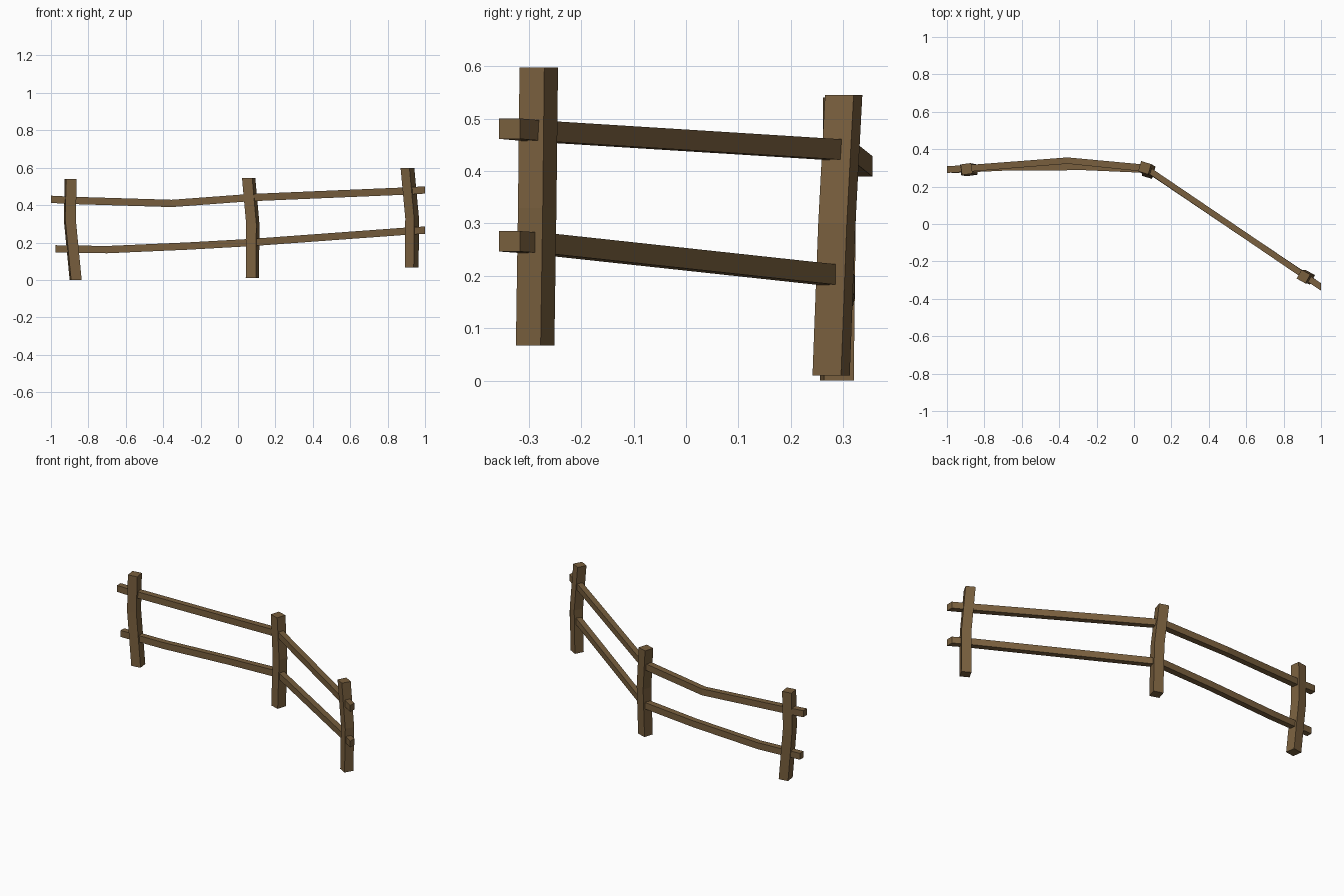
import bpy, bmesh, math

if "Cube" in bpy.data.objects:
    bpy.data.objects.remove(bpy.data.objects["Cube"])

wood = bpy.data.materials.new("wood")
wood.diffuse_color = (0.19, 0.115, 0.048, 1)
wood.use_nodes = True
wood.node_tree.nodes["Principled BSDF"].inputs["Base Color"].default_value = wood.diffuse_color


def loft(name, rings):
    """Skin a list of four-point rings and cap both ends."""
    bm = bmesh.new()
    loops = [[bm.verts.new(p) for p in ring] for ring in rings]
    for a, b in zip(loops, loops[1:]):
        for i in range(4):
            j = (i + 1) % 4
            bm.faces.new((a[i], a[j], b[j], b[i]))
    bm.faces.new(loops[0])
    bm.faces.new(loops[-1])
    bmesh.ops.recalc_face_normals(bm, faces=bm.faces)
    mesh = bpy.data.meshes.new(name)
    bm.to_mesh(mesh)
    bm.free()
    mesh.materials.append(wood)
    bpy.context.collection.objects.link(bpy.data.objects.new(name, mesh))


def post(name, path, turn, width=0.057):
    """Crooked square post: horizontal square sections turned about z."""
    r = width / math.sqrt(2)
    angles = [math.radians(turn + 45 + 90 * i) for i in range(4)]
    loft(name, [[(x + r * math.cos(a), y + r * math.sin(a), z) for a in angles]
                for x, y, z in path])


def rail(name, path, height=0.039):
    """Bent rail: upright sections cut square to x, each with its own depth."""
    h = height / 2
    loft(name, [[(x, y - d / 2, z - h), (x, y + d / 2, z - h),
                 (x, y + d / 2, z + h), (x, y - d / 2, z + h)]
                for x, y, z, d in path])


# Posts, bottom to top
post("left_post", [(-0.868, 0.288, 0.0), (-0.899, 0.292, 0.32), (-0.895, 0.294, 0.54)], 8)
post("middle_post", [(0.077, 0.277, 0.01), (0.079, 0.288, 0.30), (0.057, 0.301, 0.545)], -17)
post("right_post", [(0.929, -0.288, 0.067), (0.931, -0.284, 0.33), (0.906, -0.281, 0.598)], -29, 0.054)

# Rails, left end to right end (x, y, z, depth)
rail("upper_rail", [(-1.0, 0.291, 0.431, 0.036), (-0.88, 0.298, 0.425, 0.036),
                    (-0.355, 0.339, 0.409, 0.034), (0.065, 0.298, 0.440, 0.038),
                    (0.915, -0.279, 0.476, 0.040), (1.0, -0.337, 0.481, 0.040)])
rail("lower_rail", [(-0.975, 0.289, 0.166, 0.034), (-0.70, 0.302, 0.162, 0.034),
                    (-0.27, 0.305, 0.181, 0.034), (0.07, 0.292, 0.200, 0.038),
                    (0.92, -0.281, 0.262, 0.040), (1.0, -0.337, 0.266, 0.040)])
